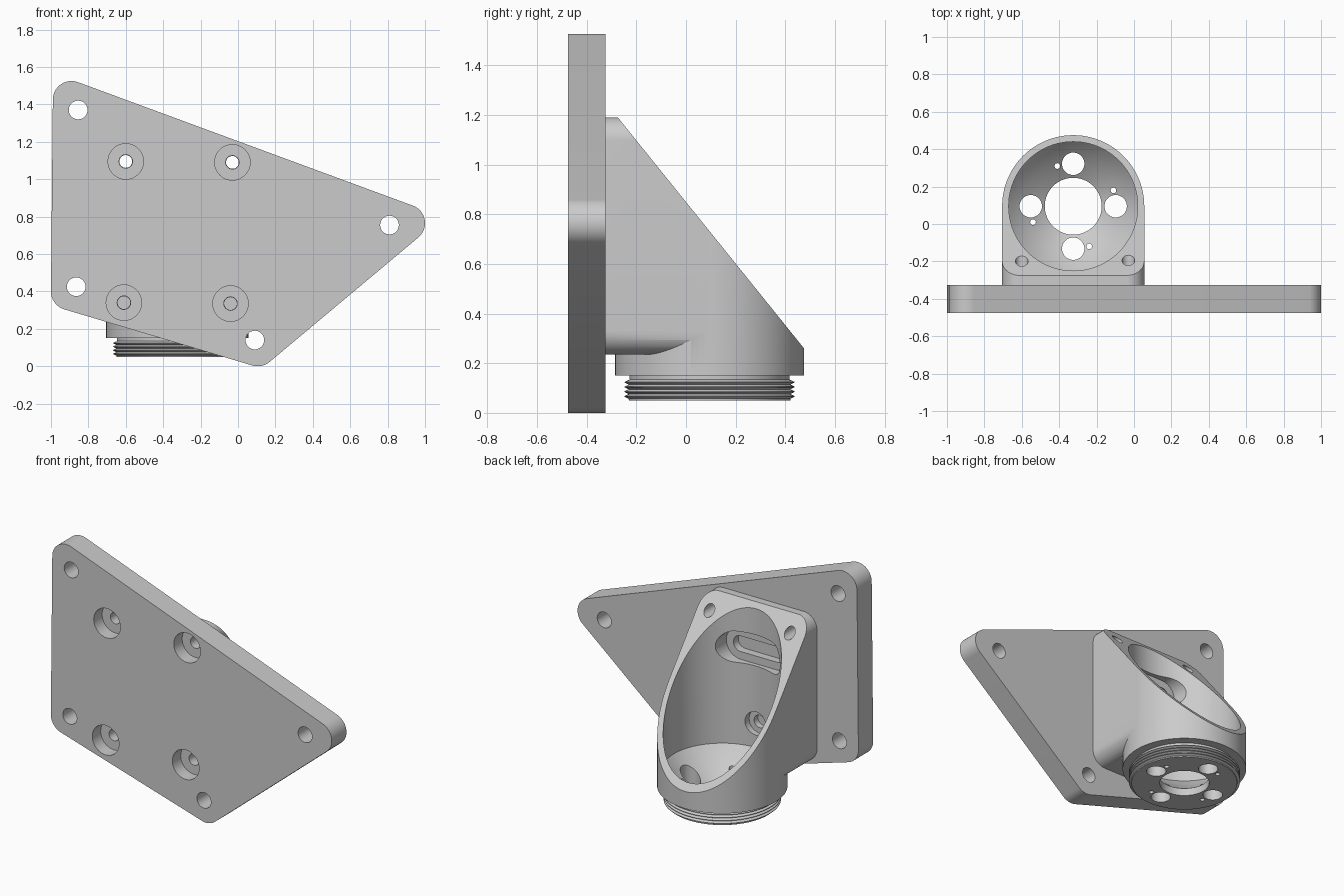
import bpy, bmesh
from math import pi, cos, sin, radians, hypot
from mathutils import Vector, Matrix, geometry

if "Cube" in bpy.data.objects:
    bpy.data.objects.remove(bpy.data.objects["Cube"])

CX, CY = -0.325, 0.095      # axis of the round socket


def make(name, bm):
    bmesh.ops.recalc_face_normals(bm, faces=bm.faces)
    me = bpy.data.meshes.new(name)
    bm.to_mesh(me)
    bm.free()
    ob = bpy.data.objects.new(name, me)
    bpy.context.collection.objects.link(ob)
    return ob


def prism(name, pts, a, b, axis='Y'):
    """Extrude a 2D outline from a to b along an axis."""
    place = {'X': lambda u, v, d: (d, u, v),
             'Y': lambda u, v, d: (u, d, v),
             'Z': lambda u, v, d: (u, v, d)}[axis]
    bm = bmesh.new()
    lo = [bm.verts.new(place(u, v, a)) for u, v in pts]
    hi = [bm.verts.new(place(u, v, b)) for u, v in pts]
    bm.faces.new(lo)
    bm.faces.new(hi)
    n = len(pts)
    for i in range(n):
        j = (i + 1) % n
        bm.faces.new((lo[i], lo[j], hi[j], hi[i]))
    return make(name, bm)


def lathe(name, profile, steps=96):
    """Revolve an (r, z) profile around the socket axis."""
    bm = bmesh.new()
    vs = [bm.verts.new((CX + r, CY, z)) for r, z in profile]
    es = [bm.edges.new(p) for p in zip(vs, vs[1:])]
    bmesh.ops.spin(bm, geom=vs + es, cent=(CX, CY, 0), axis=(0, 0, 1),
                   angle=2 * pi, steps=steps)
    bmesh.ops.remove_doubles(bm, verts=bm.verts, dist=1e-5)
    return make(name, bm)


def circle(u, v, r, n=32):
    return [(u + r * cos(2 * pi * i / n), v + r * sin(2 * pi * i / n)) for i in range(n)]


def hull(centres, r, n=64):
    """Rounded outline around a set of corner centres."""
    pts = [Vector(p) for u, v in centres for p in circle(u, v, r, n)]
    return [tuple(pts[i]) for i in geometry.convex_hull_2d(pts)]


def boolean(ob, tool, op='DIFFERENCE'):
    m = ob.modifiers.new('bool', 'BOOLEAN')
    m.operation, m.object, m.solver = op, tool, 'EXACT'
    bpy.context.view_layer.objects.active = ob
    bpy.ops.object.modifier_apply(modifier=m.name)
    bpy.data.objects.remove(tool)


def drill(ob, u, v, r, a, b, axis='Y'):
    boolean(ob, prism('cutter', circle(u, v, r), a, b, axis))


# Mounting plate with rounded corners, bolt holes and counterbored screw holes
screws = [(-0.60, 1.095), (-0.03, 1.09), (-0.61, 0.34), (-0.04, 0.335)]
plate = prism('mounting_plate',
              hull([(-0.89, 1.425), (0.90, 0.765), (-0.90, 0.40), (0.105, 0.10)], 0.10),
              -0.475, -0.325)
for u, v in [(-0.855, 1.37), (0.81, 0.755), (-0.865, 0.425), (0.09, 0.14)]:
    drill(plate, u, v, 0.05, -0.6, -0.2)
for u, v in screws:
    drill(plate, u, v, 0.095, -0.6, -0.39)
    drill(plate, u, v, 0.036, -0.6, -0.2)

# Socket body: turned outside with threaded spigot
profile = [(0, 0.05), (0.325, 0.05)]
for i in range(4):
    z = 0.057 + 0.019 * i
    profile += [(0.326, z), (0.342, z + 0.008), (0.342, z + 0.011)]
profile += [(0.322, 0.134), (0.322, 0.15), (0.38, 0.15), (0.38, 1.15), (0, 1.15)]
socket = lathe('angled_socket', profile)

# Rounded block joining the socket to the plate
block = prism('block', hull([(CX + s * 0.285, z) for s in (-1, 1) for z in (0.33, 1.095)], 0.095),
              -0.325, 0.09)
boolean(socket, block, 'UNION')

# Sloping mouth, then bore with bowl-shaped floor
boolean(socket, prism('cutter', [(-0.4, 1.345), (0.6, 0.105), (0.6, 1.7), (-0.4, 1.7)],
                      -1.2, 0.6, 'X'))
boolean(socket, lathe('cutter', [(0, -0.1), (0.152, -0.1), (0.152, 0.10), (0.20, 0.132),
                                 (0.26, 0.18), (0.31, 0.225), (0.345, 0.265),
                                 (0.345, 1.6), (0, 1.6)]))

# Floor holes, four large and four small
for k in range(4):
    c, s = cos(k * pi / 2), sin(k * pi / 2)
    drill(socket, CX + 0.227 * c, CY + 0.227 * s, 0.06, -0.1, 0.4, 'Z')
    drill(socket, CX - 0.085 * c - 0.215 * s, CY - 0.085 * s + 0.215 * c, 0.015, -0.1, 0.4, 'Z')

# Screw holes: upper pair run through, lower pair are blind
for (u, v), end in zip(screws, (0.1, 0.1, -0.17, -0.17)):
    drill(socket, u, v, 0.034, -0.4, end)

# Stepped slot and stepped round recess in the rear wall of the bore
slot = [(CX - 0.13, 0.89), (CX + 0.13, 0.89)]
boolean(socket, prism('cutter', hull(slot, 0.10, 32), -0.275, 0.0))
boolean(socket, prism('cutter', hull(slot, 0.05, 32), -0.40, 0.0))
drill(socket, CX, 0.42, 0.075, -0.285, 0.0)
drill(socket, CX, 0.42, 0.04, -0.40, 0.0)

# Smooth the round surfaces
for ob in (plate, socket):
    bpy.ops.object.select_all(action='DESELECT')
    ob.select_set(True)
    bpy.context.view_layer.objects.active = ob
    bpy.ops.object.shade_smooth_by_angle(angle=radians(25))
